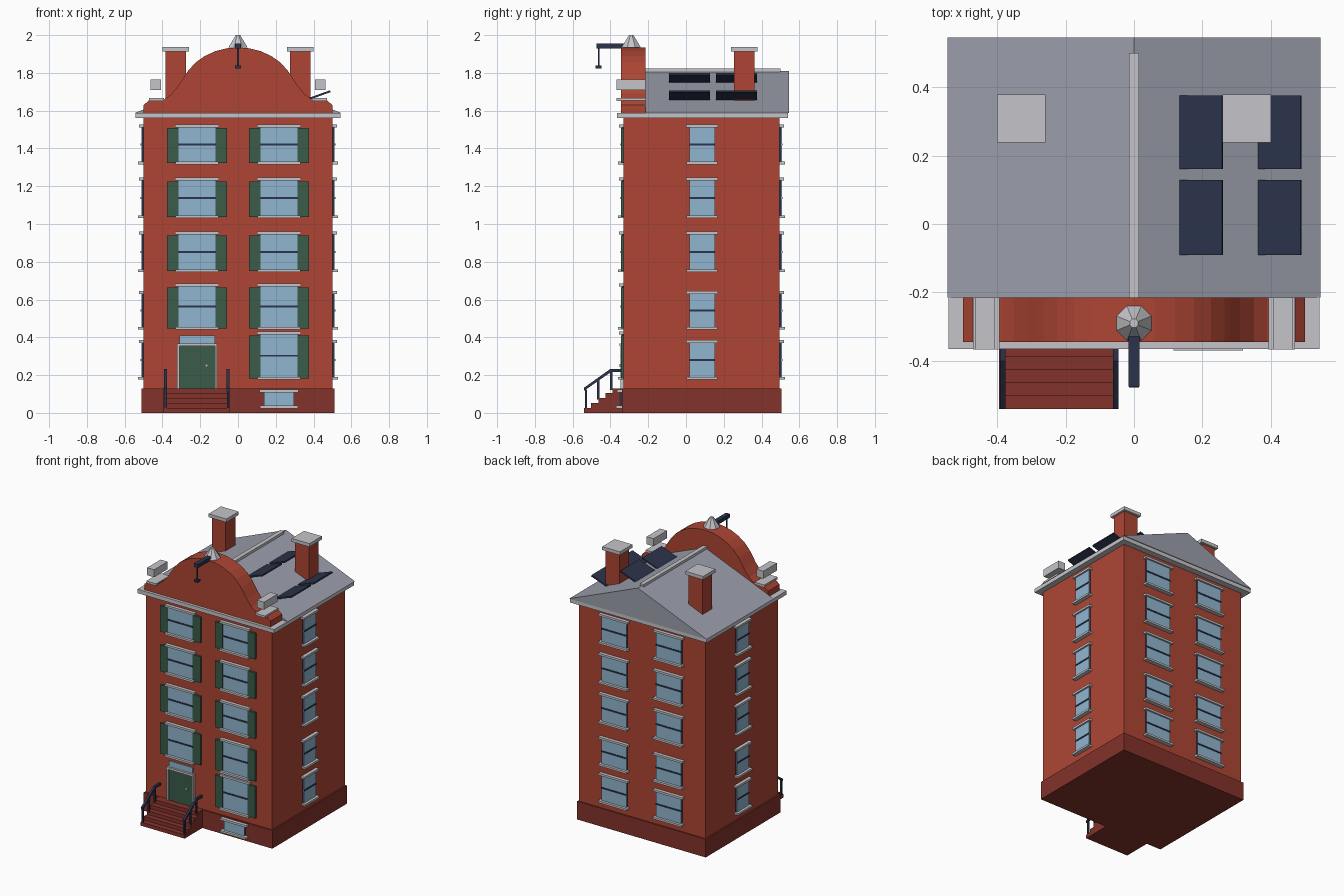
import bpy, bmesh, math
from mathutils import Vector, Matrix

if "Cube" in bpy.data.objects:
    bpy.data.objects.remove(bpy.data.objects["Cube"])


def material(name, rgb):
    m = bpy.data.materials.new(name)
    m.diffuse_color = (*rgb, 1)
    m.use_nodes = True
    m.node_tree.nodes["Principled BSDF"].inputs["Base Color"].default_value = m.diffuse_color
    return m


BRICK = material("red brick", (0.42, 0.06, 0.034))
PLINTH = material("dark brick", (0.23, 0.032, 0.024))
STONE = material("pale stone", (0.56, 0.56, 0.59))
SLATE = material("grey slate", (0.33, 0.345, 0.41))
GREEN = material("shutter green", (0.043, 0.105, 0.068))
GLASS = material("window blue", (0.28, 0.46, 0.63))
NAVY = material("navy metal", (0.025, 0.034, 0.07))


def finish(name, bm, mat):
    bmesh.ops.recalc_face_normals(bm, faces=bm.faces)
    me = bpy.data.meshes.new(name)
    bm.to_mesh(me)
    bm.free()
    me.materials.append(mat)
    ob = bpy.data.objects.new(name, me)
    bpy.context.collection.objects.link(ob)
    return ob


def box(name, x, y, z, mat, frame=None):
    """Box from (min, max) pairs, optionally placed by a matrix."""
    bm = bmesh.new()
    size = Matrix.Diagonal((x[1] - x[0], y[1] - y[0], z[1] - z[0], 1))
    mid = Matrix.Translation((sum(x) / 2, sum(y) / 2, sum(z) / 2))
    bmesh.ops.create_cube(bm, size=1, matrix=(frame or Matrix()) @ mid @ size)
    return finish(name, bm, mat)


def prism(name, pts, axis, a, b, mat):
    """Extrude a 2D outline along x (points are y,z) or y (points are x,z)."""
    bm = bmesh.new()
    place = (lambda p: (a, p[0], p[1])) if axis == "x" else (lambda p: (p[0], a, p[1]))
    face = bm.faces.new([bm.verts.new(place(p)) for p in pts])
    out = bmesh.ops.extrude_face_region(bm, geom=[face])
    shift = Vector((b - a, 0, 0)) if axis == "x" else Vector((0, b - a, 0))
    bmesh.ops.translate(bm, vec=shift, verts=[v for v in out["geom"] if isinstance(v, bmesh.types.BMVert)])
    return finish(name, bm, mat)


def wall_frame(x, y, angle):
    """Local x runs along the wall, local -y points outwards."""
    return Matrix.Translation((x, y, 0)) @ Matrix.Rotation(math.radians(angle), 4, "Z")


def window(frame, w, z0, z1, shutters=False, bar=True, over=0.017):
    h = w / 2
    box("window_frame", (-h, h), (-0.009, 0.01), (z0, z1), NAVY, frame)
    box("window_glass", (-h, h), (-0.012, -0.008), (z0, z1), GLASS, frame)
    if bar:
        m = (z0 + z1) / 2
        box("window_bar", (-h, h), (-0.016, -0.01), (m - 0.005, m + 0.005), NAVY, frame)
    box("lintel", (-h - over, h + over), (-0.024, 0.01), (z1, z1 + 0.015), STONE, frame)
    box("sill", (-h - over + 0.003, h + over - 0.003), (-0.03, 0.01), (z0 - 0.014, z0), STONE, frame)
    if shutters:
        for s in (-1, 1):
            xs = sorted((s * (h - 0.002), s * (h + 0.059)))
            box("shutter", xs, (-0.014, 0.01), (z0 - 0.008, z1 - 0.005), GREEN, frame)


# Main body, plinth and cornice
FRONT, BACK = -0.33, 0.495
box("walls", (-0.5, 0.5), (FRONT, BACK), (0.1, 1.57), BRICK)
box("plinth", (-0.51, 0.51), (-0.34, 0.505), (0, 0.13), PLINTH)
box("cornice", (-0.542, 0.542), (-0.365, 0.54), (1.56, 1.588), STONE)

# Windows on every wall
upper = [(1.33, 1.512), (1.045, 1.23), (0.76, 0.945)]
front_rows = upper + [(0.455, 0.67), (0.19, 0.415)]
other_rows = upper + [(0.455, 0.63), (0.19, 0.37)]
for i, (z0, z1) in enumerate(front_rows):
    for x in (-0.217, 0.217):
        if i < 4 or x > 0:
            window(wall_frame(x, FRONT, 0), 0.2, z0, z1, shutters=True)
for z0, z1 in other_rows:
    for x in (-0.217, 0.217):
        window(wall_frame(x, BACK, 180), 0.2, z0, z1)
    window(wall_frame(0.5, 0.085, 90), 0.135, z0, z1)
    window(wall_frame(-0.5, 0.085, -90), 0.135, z0, z1)
window(wall_frame(0.217, -0.34, 0), 0.16, 0.038, 0.108, bar=False, over=0.024)

# Door
door = wall_frame(-0.217, FRONT, 0)
box("transom_glass", (-0.094, 0.094), (-0.008, 0.01), (0.36, 0.41), GLASS, door)
for s in (-1, 1):
    box("door_jamb", sorted((s * 0.094, s * 0.107)), (-0.018, 0.01), (0.13, 0.355), STONE, door)
box("door_head", (-0.107, 0.107), (-0.022, 0.01), (0.353, 0.368), STONE, door)
box("door", (-0.094, 0.094), (-0.01, 0.01), (0.13, 0.353), GREEN, door)
box("door_knob", (0.043, 0.059), (-0.022, -0.008), (0.242, 0.258), STONE, door)

# Steps
outline = [(-0.335, 0)]
for i in range(5):
    y = -0.54 + i * 0.038
    outline += [(y, i * 0.026), (y, (i + 1) * 0.026)]
outline.append((-0.335, 0.13))
prism("steps", outline, "x", -0.395, -0.045, PLINTH)

# Handrails
for x in (-0.383, -0.053):
    xs = (x - 0.008, x + 0.008)
    for y, z0, z1 in ((-0.53, 0.02, 0.125), (-0.464, 0.07, 0.178), (-0.396, 0.12, 0.225)):
        box("rail_post", (x - 0.006, x + 0.006), (y - 0.006, y + 0.006), (z0, z1), NAVY)
    rail = [(-0.54, 0.117), (-0.396, 0.217), (-0.335, 0.217), (-0.335, 0.233), (-0.4, 0.233), (-0.54, 0.133)]
    prism("handrail", rail, "x", *xs, NAVY)

# Pitched roof and ridge cap
prism("roof", [(-0.545, 1.588), (0.545, 1.588), (0, 1.81)], "y", -0.215, 0.545, SLATE)
box("ridge_cap", (-0.015, 0.015), (-0.215, 0.5), (1.795, 1.822), STONE)

# Curved front gable
half = [(0.5, 1.58), (0.5, 1.63), (0.47, 1.655), (0.39, 1.66), (0.35, 1.69), (0.31, 1.74),
        (0.282, 1.785), (0.265, 1.81), (0.225, 1.855), (0.175, 1.89), (0.12, 1.915), (0.06, 1.93)]
prism("front_gable", half + [(0, 1.935)] + [(-x, z) for x, z in reversed(half)],
      "y", -0.345, -0.215, BRICK)
for s in (-1, 1):
    box("shoulder_cap", sorted((s * 0.393, s * 0.47)), (-0.367, -0.215), (1.652, 1.667), STONE)
    box("shoulder_block", sorted((s * 0.408, s * 0.463)), (-0.367, -0.215), (1.71, 1.764), STONE)

# Finial on the gable
bm = bmesh.new()
bmesh.ops.create_cone(bm, cap_ends=True, segments=8, radius1=0.055, radius2=0.013, depth=0.065,
                      matrix=Matrix.Translation((0, -0.29, 1.9675)) @ Matrix.Rotation(math.pi / 8, 4, "Z"))
finish("finial", bm, STONE)

# Hoist beam with rod and hook
box("hoist_beam", (-0.016, 0.016), (-0.475, -0.29), (1.93, 1.956), NAVY)
box("hoist_rod", (-0.004, 0.004), (-0.467, -0.459), (1.835, 1.935), NAVY)
box("hoist_hook", (-0.015, 0.015), (-0.478, -0.448), (1.824, 1.84), NAVY)

# Chimneys
for s in (-1, 1):
    box("chimney", sorted((s * 0.275, s * 0.385)), (0.253, 0.362), (1.6, 1.915), BRICK)
    box("chimney_cap", sorted((s * 0.259, s * 0.4)), (0.238, 0.378), (1.912, 1.936), STONE)

# Tilted solar panels on the right slope
for x, z in ((0.135, 1.745), (0.365, 1.653)):
    for y in ((-0.09, 0.128), (0.16, 0.375)):
        panel = [(x, z), (x + 0.125, z + 0.045), (x + 0.122, z + 0.055), (x - 0.003, z + 0.01)]
        prism("solar_panel", panel, "y", *y, NAVY)
